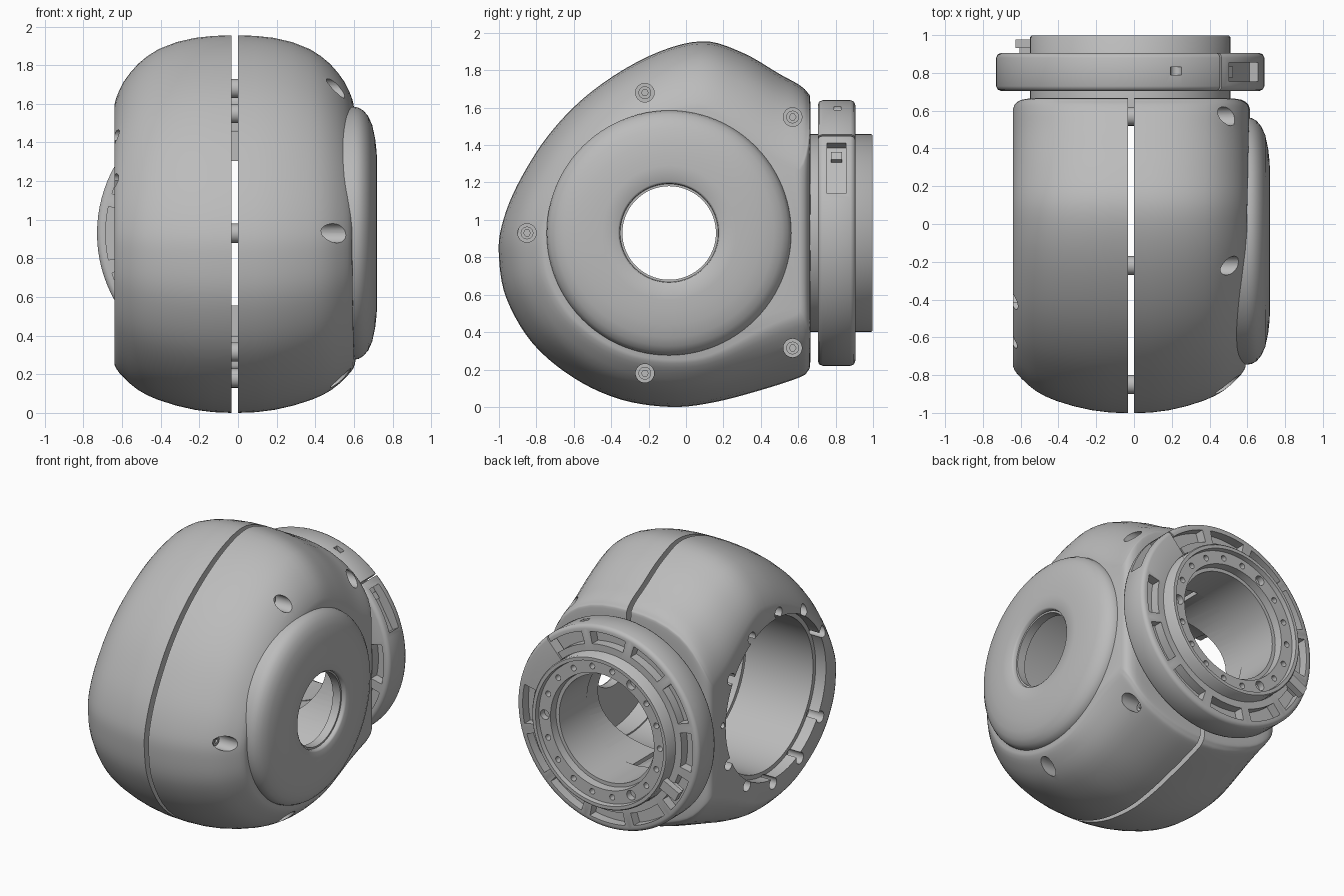
import bpy, bmesh, math
from mathutils import Vector, Matrix

if "Cube" in bpy.data.objects:
    bpy.data.objects.remove(bpy.data.objects["Cube"])

grey = bpy.data.materials.new("plain_grey")
grey.use_nodes = True
grey.diffuse_color = (0.5, 0.5, 0.5, 1)
grey.node_tree.nodes["Principled BSDF"].inputs["Base Color"].default_value = (0.5, 0.5, 0.5, 1)

SIDE = Vector((0, -0.09, 0.93))     # axis of the sideways bore
REAR = Vector((-0.02, 0, 0.93))     # axis of the rear coupling


def finish(name, bm):
    bmesh.ops.recalc_face_normals(bm, faces=bm.faces)
    mesh = bpy.data.meshes.new(name)
    bm.to_mesh(mesh)
    bm.free()
    mesh.materials.append(grey)
    obj = bpy.data.objects.new(name, mesh)
    bpy.context.collection.objects.link(obj)
    return obj


def place(axis, t, r, a):
    """Point at distance t along an axis, radius r, angle a."""
    c, s = r * math.cos(a), r * math.sin(a)
    return SIDE + Vector((t, c, s)) if axis == "X" else REAR + Vector((c, t, s))


def lathe(name, axis, profile, a0=0, a1=360, steps=96):
    """Turn a closed (along, radius) profile, fully or through an arc."""
    full = a1 - a0 == 360
    bm = bmesh.new()
    count = steps if full else steps + 1
    rings = []
    for i in range(count):
        a = math.radians(a0 + (a1 - a0) * i / steps)
        rings.append([bm.verts.new(place(axis, t, r, a)) for t, r in profile])
    n = len(profile)
    for i in range(steps):
        p, q = rings[i], rings[(i + 1) % count]
        for j in range(n):
            k = (j + 1) % n
            bm.faces.new((p[j], p[k], q[k], q[j]))
    if not full:
        bm.faces.new(rings[0])
        bm.faces.new(rings[-1])
    return finish(name, bm)


def rod(name, axis, t0, t1, centre, radius, sides=24):
    """Cylinder along X or Y from t0 to t1, centred on a point."""
    bm = bmesh.new()
    turn = Matrix.Rotation(math.pi / 2, 4, "Y" if axis == "X" else "X")
    bmesh.ops.create_cone(bm, cap_ends=True, segments=sides, radius1=radius,
                          radius2=radius, depth=t1 - t0, matrix=turn)
    pos = Vector(centre)
    pos["XY".index(axis)] = (t0 + t1) / 2
    bmesh.ops.translate(bm, verts=bm.verts, vec=pos)
    return finish(name, bm)


def block(name, angle, radius, y, size):
    """Box of (radial, y, tangential) size set around the rear axis."""
    bm = bmesh.new()
    a = math.radians(angle)
    m = (Matrix.Translation(place("Y", y, radius, a))
         @ Matrix.Rotation(-a, 4, "Y") @ Matrix.Diagonal((*size, 1)))
    bmesh.ops.create_cube(bm, size=1, matrix=m)
    return finish(name, bm)


def cut(obj, cutters):
    """Subtract the cutters, bake the result and drop them."""
    for c in cutters:
        c.hide_render = True
        mod = obj.modifiers.new("cut", "BOOLEAN")
        mod.operation, mod.solver, mod.object = "DIFFERENCE", "EXACT", c
    graph = bpy.context.evaluated_depsgraph_get()
    mesh = bpy.data.meshes.new_from_object(obj.evaluated_get(graph))
    obj.modifiers.clear()
    obj.data = mesh
    for c in cutters:
        bpy.data.objects.remove(c)


# Housing outline (y, z), smoothed into a closed curve
outline = [(0.08, 1.955), (-0.2, 1.875), (-0.5, 1.69), (-0.73, 1.46), (-0.9, 1.19),
           (-0.985, 0.97), (-1.0, 0.8), (-0.96, 0.58), (-0.82, 0.34), (-0.6, 0.155),
           (-0.35, 0.04), (-0.08, 0), (0.15, 0.025), (0.4, 0.09), (0.6, 0.155),
           (0.65, 0.19), (0.665, 0.25), (0.665, 0.5), (0.665, 1.3), (0.665, 1.62),
           (0.65, 1.68), (0.6, 1.725), (0.5, 1.78), (0.3, 1.895)]


def smooth_loop(points, steps=5):
    out, n = [], len(points)
    for i in range(n):
        a, b, c, d = (Vector(points[(i + k) % n]) for k in (-1, 0, 1, 2))
        for s in range(steps):
            t = s / steps
            out.append(b + 0.5 * t * (c - a + t * (2 * a - 5 * b + 4 * c - d
                                                   + t * (3 * (b - c) + d - a))))
    return out


loop = smooth_loop(outline)
# Shrink of the outline toward each side: (distance, front and base, top, rear)
SHRINK = [(0, 0, 0, 0), (0.1, 0.004, 0.003, 0), (0.2, 0.017, 0.013, 0),
          (0.3, 0.04, 0.034, 0), (0.4, 0.072, 0.07, 0), (0.46, 0.098, 0.105, 0),
          (0.51, 0.127, 0.143, 0), (0.555, 0.163, 0.19, 0.003), (0.59, 0.198, 0.235, 0.01),
          (0.615, 0.225, 0.28, 0.025), (0.632, 0.25, 0.32, 0.045), (0.64, 0.27, 0.35, 0.075)]


def housing(name, sign, start, reach, taper):
    bm = bmesh.new()
    rings = []
    for d, base, top, rear in SHRINK:
        x = sign * (start + d * (reach - start) / SHRINK[-1][0])
        ring = []
        for y, z in loop:
            fy = base if y < SIDE.y else rear
            fz = top if z > SIDE.z else base
            # Rear corners are rounded off more than the rest
            back = min(1, max(0, (y - 0.05) / 0.6))
            fz *= 1 + 0.55 * back * back * (3 - 2 * back)
            ny = SIDE.y + (y - SIDE.y) * (1 - fy)
            nz = SIDE.z + (z - SIDE.z) * (1 - fz)
            lean = 1 + taper * (ny - 0.6 - 0.4 * (nz - 0.3))
            ring.append(bm.verts.new((x * lean, ny, nz)))
        rings.append(ring)
    n = len(loop)
    for p, q in zip(rings, rings[1:]):
        for j in range(n):
            bm.faces.new((p[j], p[(j + 1) % n], q[(j + 1) % n], q[j]))
    bm.faces.new(rings[0])
    bm.faces.new(rings[-1])
    return finish(name, bm)


bolts = [(-0.22, 1.68), (0.57, 1.55), (-0.85, 0.93), (-0.22, 0.18), (0.57, 0.315)]

# Left half with bolt pockets
left_half = housing("left_housing", 1, 0, 0.615, 0.025)
cut(left_half, [rod("bore", "X", -1, 1, SIDE, 0.56, 96),
                rod("neck_bore", "Y", 0.2, 0.9, REAR, 0.38, 64)]
    + [rod("bolt_pocket", "X", 0.4, 0.9, (0, y, z), 0.05) for y, z in bolts])

# Right half with the open bore and its ring of screw holes
right_half = housing("right_housing", -1, 0.033, 0.64, 0)
cut(right_half, [rod("bore", "X", -1, 1, SIDE, 0.53, 96),
                 rod("counterbore", "X", -0.9, -0.56, SIDE, 0.56, 96),
                 rod("neck_bore", "Y", 0.2, 0.9, REAR, 0.38, 64)]
    + [rod("screw_hole", "X", -0.9, -0.52,
           place("X", 0, 0.592, math.radians(30 * k + 3)), 0.02 if k == 0 else 0.04)
       for k in range(12) if k != 6])

# Bolts: posts bridging the seam and socket heads
for y, z in bolts:
    rod("seam_post", "X", -0.045, 0.01, (0, y, z), 0.05)
    head = rod("bolt_head", "X", 0.39, 0.425, (0, y, z), 0.034)
    cut(head, [rod("socket", "X", 0.41, 0.6, (0, y, z), 0.018, 6)])

# Domed side cover with a round window
lathe("side_cover", "X", [
    (0.5, 0.655), (0.6, 0.655), (0.625, 0.65), (0.65, 0.635), (0.675, 0.605), (0.695, 0.56),
    (0.71, 0.49), (0.718, 0.42), (0.72, 0.36), (0.72, 0.275), (0.712, 0.265),
    (0.69, 0.262), (0.69, 0.25), (0.63, 0.25), (0.63, 0.55), (0.5, 0.55)])

# Rear hub: neck and flange with a bolt circle
hub = lathe("rear_hub", "Y", [
    (0.6, 0.375), (0.6, 0.53), (0.99, 0.53), (0.997, 0.523), (0.997, 0.5), (0.965, 0.495),
    (0.965, 0.405), (0.91, 0.4), (0.91, 0.375)])
cut(hub, [rod("flange_hole", "Y", 0.92, 1.1, place("Y", 0, 0.45, math.radians(20 * k)),
              0.034 if k % 6 == 0 else 0.02, 16) for k in range(18)])

# Clamp ring with pockets on both faces, a split and a screw recess
clamp = lathe("clamp_ring", "Y", [
    (0.705, 0.532), (0.705, 0.685), (0.712, 0.702), (0.73, 0.71), (0.88, 0.71),
    (0.898, 0.702), (0.905, 0.685), (0.905, 0.532)])
pockets = [lathe("pocket", "Y", [(y0, 0.58), (y0, 0.665), (y1, 0.665), (y1, 0.58)],
                 30 * k - 12, 30 * k + 12, 10)
           for k in range(12) if k != 1 for y0, y1 in ((0.6, 0.77), (0.84, 1))]
cut(clamp, pockets + [block("split", 47.5, 0.62, 0.8, (0.3, 0.4, 0.012)),
                      block("recess", 30, 0.69, 0.805, (0.1, 0.1, 0.31)),
                      rod("pin_hole", "Y", 0.79, 0.83,
                          place("Y", 0, 0.71, math.radians(70)), 0.03)])
block("clamp_screw", 38, 0.645, 0.805, (0.05, 0.06, 0.05))

# Locating tabs beside the flange
block("locating_tab", 207, 0.59, 0.955, (0.15, 0.045, 0.07))
block("tab_foot", 207, 0.61, 0.92, (0.08, 0.06, 0.035))

# Smooth shading with crisp edges
bpy.ops.object.select_all(action="DESELECT")
for obj in bpy.context.collection.objects:
    if obj.type == "MESH":
        obj.select_set(True)
        bpy.context.view_layer.objects.active = obj
bpy.ops.object.shade_smooth_by_angle(angle=math.radians(45))
